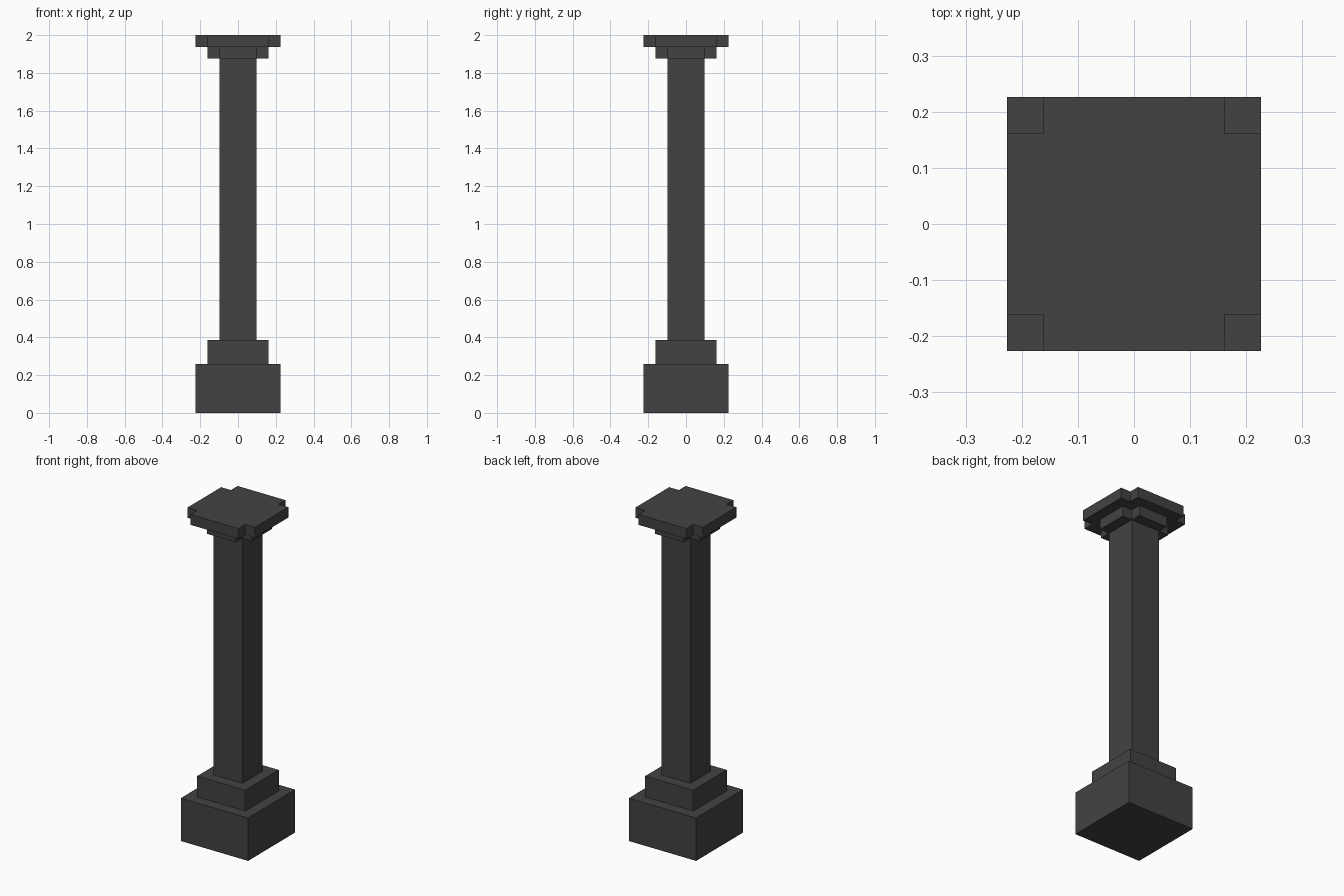
import bpy
import bmesh

if "Cube" in bpy.data.objects:
    bpy.data.objects.remove(bpy.data.objects["Cube"], do_unlink=True)

# Single dark stone colour
stone = bpy.data.materials.new("dark_grey_stone")
stone.use_nodes = True
colour = (0.055, 0.055, 0.055, 1.0)
stone.diffuse_color = colour
stone.node_tree.nodes["Principled BSDF"].inputs["Base Color"].default_value = colour

# Half widths of the three steps
SHAFT, STEP, OUTER = 0.097, 0.161, 0.226


def square(h):
    return [(-h, -h), (h, -h), (h, h), (-h, h)]


def notched_square(h, n):
    """Square of half width h with its corners cut back to n."""
    quarter = [(h, -n), (h, n), (n, n)]
    points = []
    for _ in range(4):
        points += quarter
        quarter = [(-y, x) for x, y in quarter]
    return points


def prism(name, outline, z0, z1):
    """Extrude a flat outline from z0 up to z1."""
    bm = bmesh.new()
    base = bm.faces.new([bm.verts.new((x, y, z0)) for x, y in outline])
    top = bmesh.ops.extrude_face_region(bm, geom=[base], use_keep_orig=True)
    verts = [g for g in top["geom"] if isinstance(g, bmesh.types.BMVert)]
    bmesh.ops.translate(bm, verts=verts, vec=(0, 0, z1 - z0))
    bmesh.ops.recalc_face_normals(bm, faces=bm.faces)
    mesh = bpy.data.meshes.new(name)
    bm.to_mesh(mesh)
    bm.free()
    mesh.materials.append(stone)
    obj = bpy.data.objects.new(name, mesh)
    bpy.context.collection.objects.link(obj)
    return obj


# Stepped base
prism("plinth", square(OUTER), 0.0, 0.26)
prism("base_step", square(STEP), 0.26, 0.387)

# Square shaft
prism("shaft", square(SHAFT), 0.387, 1.875)

# Capital with notched corners
prism("capital_lower", notched_square(STEP, SHAFT), 1.875, 1.937)
prism("capital_top", notched_square(OUTER, STEP), 1.937, 2.0)
